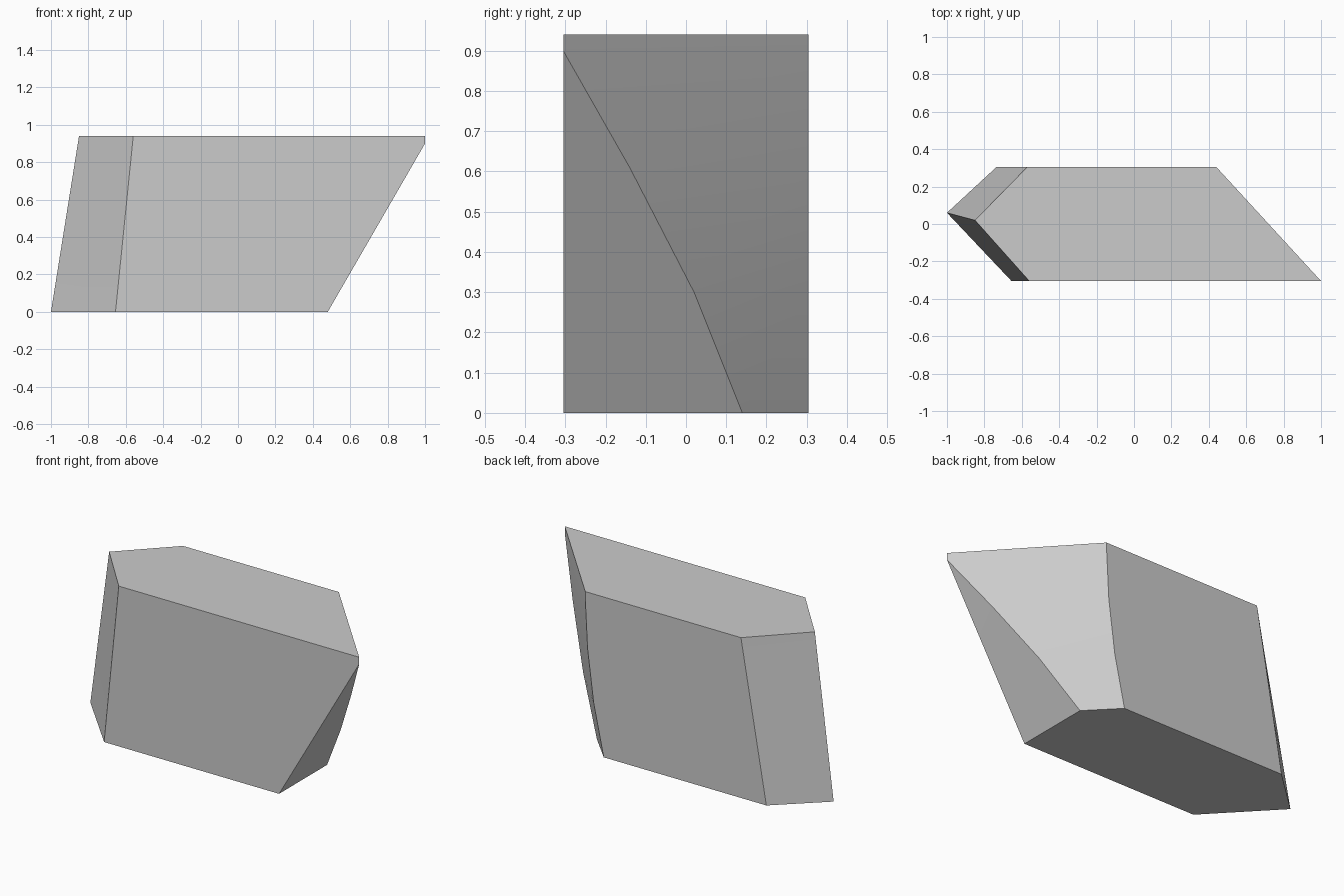
import bpy
import bmesh
from math import radians

cube = bpy.data.objects.get("Cube")
if cube:
    bpy.data.objects.remove(cube)

HEIGHT = 0.94
HALF_DEPTH = 0.305

# One flat colour
grey = bpy.data.materials.new("light_grey")
grey.use_nodes = True
colour = (0.6, 0.6, 0.6, 1)
grey.diffuse_color = colour
grey.node_tree.nodes["Principled BSDF"].inputs["Base Color"].default_value = colour


def lerp(a, b, t):
    return a + (b - a) * t


def section(z, ridge_y, back_x):
    """Six-sided outline of the block at height z, counter-clockwise from above."""
    t = z / HEIGHT
    right_x = min(1, 0.48 + 0.578 * z)          # sloping undercut at the right end
    return [
        (lerp(-0.655, -0.56, t), -HALF_DEPTH, z),
        (right_x, -HALF_DEPTH, z),
        (right_x, ridge_y, z),
        (back_x, HALF_DEPTH, z),
        (lerp(-0.735, -0.57, t), HALF_DEPTH, z),
        (lerp(-1, -0.85, t), lerp(0.06, 0.02, t), z),
    ]


# Height, ridge y and back corner x of each section
levels = [
    (0, 0.14, 0.32),
    (0.3, 0.02, 0.385),
    (0.61, -0.14, 0.425),
    (0.9, -HALF_DEPTH, 0.44),
    (HEIGHT, -HALF_DEPTH, 0.44),
]

# Loft the sections into a closed block
bm = bmesh.new()
rings = [[bm.verts.new(p) for p in section(*level)] for level in levels]
for low, high in zip(rings, rings[1:]):
    for i in range(len(low)):
        j = (i + 1) % len(low)
        bm.faces.new((low[i], low[j], high[j], high[i]))
bm.faces.new(list(reversed(rings[0])))
bm.faces.new(rings[-1])

# The ridge runs out at the upper right corner
bmesh.ops.remove_doubles(bm, verts=bm.verts[:], dist=0.002)
bmesh.ops.recalc_face_normals(bm, faces=bm.faces[:])

mesh = bpy.data.meshes.new("faceted_block")
bm.to_mesh(mesh)
bm.free()
mesh.materials.append(grey)
block = bpy.data.objects.new("faceted_block", mesh)
bpy.context.collection.objects.link(block)

# Smooth the twisted end, keep the corners sharp
bpy.ops.object.select_all(action='DESELECT')
block.select_set(True)
bpy.context.view_layer.objects.active = block
bpy.ops.object.shade_smooth_by_angle(angle=radians(20))
